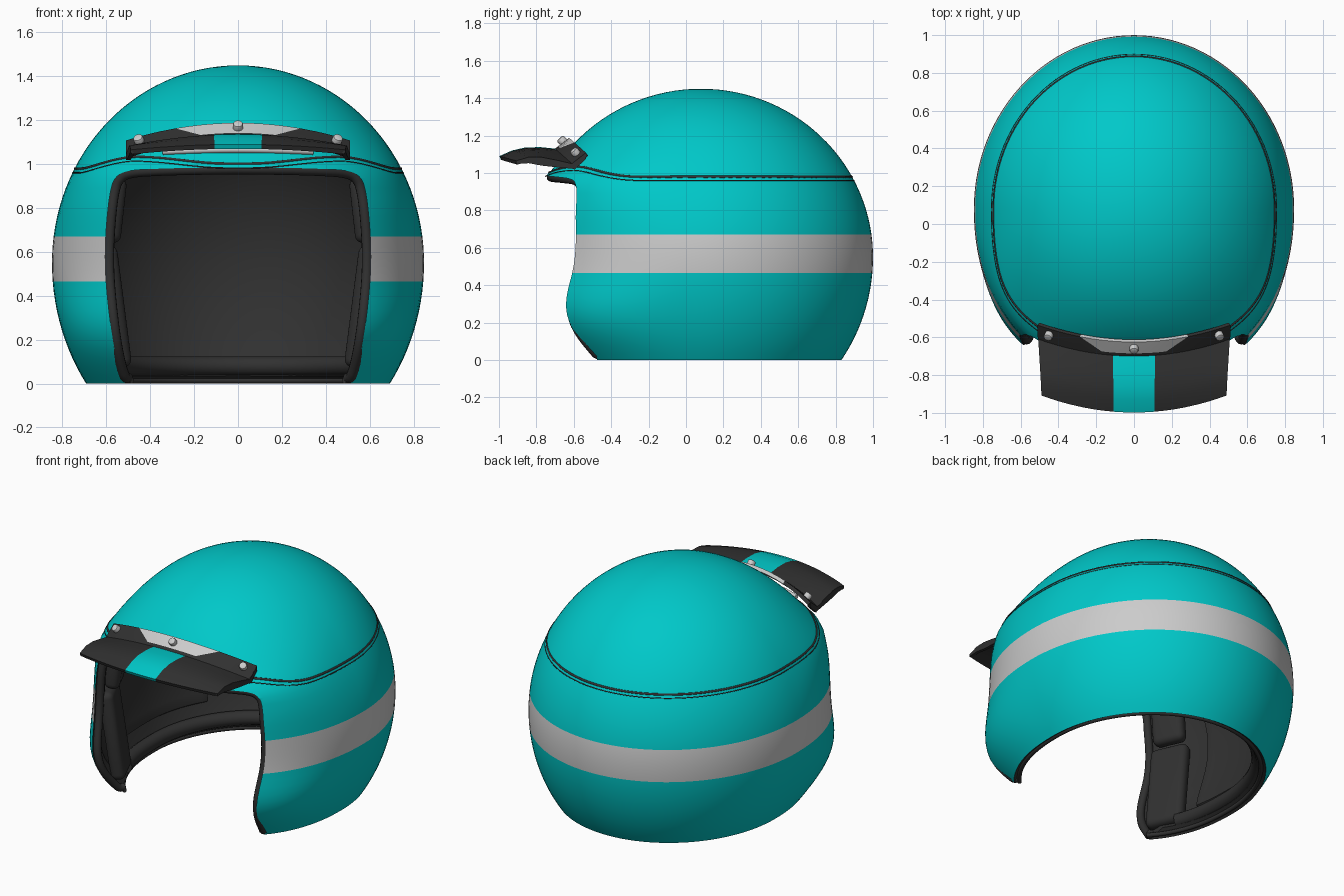
import bpy, bmesh, math
from math import sin, cos, asin, exp, radians, pi
from mathutils import Vector

if "Cube" in bpy.data.objects:
    bpy.data.objects.remove(bpy.data.objects["Cube"])

def mat(name, c):
    m = bpy.data.materials.new(name)
    m.diffuse_color = (*c, 1)
    m.use_nodes = True
    m.node_tree.nodes["Principled BSDF"].inputs["Base Color"].default_value = m.diffuse_color
    return m

TEAL = mat("teal", (0.0, 0.58, 0.585))
GREY = mat("stripe_grey", (0.55, 0.55, 0.55))
DARK = mat("dark", (0.03, 0.03, 0.03))

def make(name, verts, faces, mats, idx=None):
    me = bpy.data.meshes.new(name)
    me.from_pydata([tuple(v) for v in verts], [], faces)
    for m in mats:
        me.materials.append(m)
    if idx:
        me.polygons.foreach_set("material_index", idx)
    bm = bmesh.new(); bm.from_mesh(me)
    bmesh.ops.recalc_face_normals(bm, faces=bm.faces)
    bm.to_mesh(me); bm.free()
    ob = bpy.data.objects.new(name, me)
    bpy.context.collection.objects.link(ob)
    return ob

def finish(ob, angle=40):
    bpy.ops.object.select_all(action='DESELECT')
    ob.select_set(True)
    bpy.context.view_layer.objects.active = ob
    for m in list(ob.modifiers):
        bpy.ops.object.modifier_apply(modifier=m.name)
    bpy.ops.object.shade_smooth_by_angle(angle=radians(angle))

def tube(name, pts, r, m, cyclic=False):
    cu = bpy.data.curves.new(name, 'CURVE')
    cu.dimensions = '3D'; cu.bevel_depth = r; cu.bevel_resolution = 3
    cu.use_fill_caps = True
    sp = cu.splines.new('POLY'); sp.points.add(len(pts) - 1)
    for p, q in zip(sp.points, pts):
        p.co = (*q, 1)
    sp.use_cyclic_u = cyclic
    cu.materials.append(m)
    ob = bpy.data.objects.new(name, cu)
    bpy.context.collection.objects.link(ob)

def spline(p, k=6):
    p = [Vector(q) for q in p]; out = []
    for i in range(len(p) - 1):
        a, b, c, d = p[max(i-1, 0)], p[i], p[i+1], p[min(i+2, len(p)-1)]
        for j in range(k):
            t = j / k
            out.append(0.5*(2*b + (c-a)*t + (2*a-5*b+4*c-d)*t*t + (3*b-a-3*c+d)*t**3))
    return out + [p[-1]]

# Helmet surface: ellipsoid whose front half is squared off at cheeks, with a slight brow lip
def power(z):
    return 2.1 + 0.62*exp(-((z-.21)/.2)**2) + 0.4*exp(-((z-.95)/.2)**2)

def front(z):
    return .92 * (1 + .035*exp(-((z-.96)/.06)**2))

def phi_of(z):
    return asin((z - .55) / (.9 if z > .55 else .953))

def surf(th, phi, off=0):
    z = .55 + (.9 - off if phi > 0 else .953) * sin(phi)
    s, c, r = sin(th), cos(th), cos(phi)
    e, b = (2 / power(z), front(z)) if c > 0 else (1, .92)
    x = math.copysign(abs(s)**e, s) * (.848 - off) * r
    return Vector((x, .08 - math.copysign(abs(c)**e, c) * (b - off) * r, z))

def surf_y(x, z):
    r, n = cos(phi_of(z)), power(z)
    return .08 - front(z)*r*max(0, 1 - (abs(x)/(.848*r))**n)**(1/n)

# Shell with stripe band
def span(a, b, n):
    return [a + (b-a)*i/n for i in range(n)]
hi, lo, bot = phi_of(.67), phi_of(.465), phi_of(0.0)
phis = span(pi/2, hi, 28)[1:] + span(hi, lo, 4) + span(lo, bot, 11) + [bot]
N = 112
V = [Vector((0, .08, 1.45))] + [surf(2*pi*i/N, p) for p in phis for i in range(N)]
F = [(0, 1+i, 1+(i+1) % N) for i in range(N)]
M = [0]*N
for k in range(len(phis)-1):
    for i in range(N):
        a, b = 1 + k*N + i, 1 + k*N + (i+1) % N
        F.append((a, a+N, b+N, b))
        M.append(1 if 27 <= k < 31 else 0)
shell = make("shell", V, F, [TEAL, GREY, DARK, DARK], M)
so = shell.modifiers.new("wall", 'SOLIDIFY')
so.thickness = .065; so.offset = -1
so.material_offset = 2; so.material_offset_rim = 2

# Face opening
half = spline([(.515, 0), (.55, .1), (.578, .25), (.6, .45), (.605, .6), (.597, .75),
               (.58, .88), (.555, .94), (.5, .968), (.38, .978), (.2, .983), (0, .985)])
edge = [(p.x, p.y) for p in half] + [(-p.x, p.y) for p in half[-2::-1]]
prof = [(.445, -.2)] + edge + [(-.445, -.2)]
n = len(prof)
cv = [(x, y, z) for y in (-1.5, -.1) for x, z in prof]
cf = [tuple(range(n)), tuple(range(2*n-1, n-1, -1))]
cf += [(i, (i+1) % n, n+(i+1) % n, n+i) for i in range(n)]
cutter = make("opening_cutter", cv, cf, [DARK])
cutter.hide_render = True
bo = shell.modifiers.new("opening", 'BOOLEAN')
bo.operation = 'DIFFERENCE'; bo.object = cutter; bo.solver = 'EXACT'
bo.material_mode = 'TRANSFER'
finish(shell)
bpy.data.objects.remove(cutter)

# Rubber trim round the opening and the bottom rim
tube("opening_trim", [(x*.972, surf_y(x, z) + .028, max(z, .033) - .008) for x, z in edge], .024, DARK)
th0 = radians(44)
tube("bottom_trim", [surf(th0 + (2*pi-2*th0)*i/90, bot, .036) + Vector((0, 0, .013))
                     for i in range(91)], .013, DARK)

# Seam lines of the crown, half sunk in the shell
def seam(name, dz, r, sink):
    pts = []
    for i in range(160):
        th = 2*pi*i/160
        d = math.degrees(min(th, 2*pi - th))
        s = min(1, max(0, (72-d)/38)); s = s*s*(3-2*s)
        z = .978 + .055*s - .033*exp(-(d/20)**2) + dz
        p = surf(th, phi_of(z))
        pts.append(p - (p - Vector((0, .08, p.z))).normalized()*sink)
    tube(name, pts, r, DARK, True)
seam("crown_seam", 0, .008, .005)
seam("crown_seam_fine", -.018, .003, .0015)

# Inner padding: neck roll, side panels, cheek pads
tube("neck_roll", [surf(radians(62 + 236*i/60), phi_of(.08), .1) for i in range(61)], .045, DARK)

def panel(name, t0, t1, z0, z1, off):
    nu, nv = 16, 10
    v = [surf(radians(t0+(t1-t0)*i/nu), phi_of(z0+(z1-z0)*j/nv), off)
         for j in range(nv+1) for i in range(nu+1)]
    f = [(j*(nu+1)+i, j*(nu+1)+i+1, (j+1)*(nu+1)+i+1, (j+1)*(nu+1)+i)
         for j in range(nv) for i in range(nu)]
    ob = make(name, v, f, [DARK])
    m = ob.modifiers.new("t", 'SOLIDIFY'); m.thickness = .035; m.offset = 0
    m = ob.modifiers.new("b", 'BEVEL'); m.width = .012; m.segments = 2
    finish(ob)

def pad(name, loc, size, rot):
    bpy.ops.mesh.primitive_cube_add(size=2, location=loc, rotation=rot)
    ob = bpy.context.object
    ob.name = name; ob.scale = size
    bpy.ops.object.transform_apply(location=False, rotation=False, scale=True)
    m = ob.modifiers.new("b", 'BEVEL'); m.width = min(size)*.85; m.segments = 5
    ob.data.materials.append(DARK)
    finish(ob)

for s, side in ((1, "left"), (-1, "right")):
    panel("side_panel_" + side, s*72, s*125, .18, .8, .075)
    pad("cheek_pad_lower_" + side, (s*.595, -.40, .35), (.045, .12, .28), (0, s*.14, -s*.42))
    pad("cheek_pad_upper_" + side, (s*.59, -.39, .79), (.045, .1, .15), (0, -s*.12, -s*.42))

# Peak: (y, z, drop at the ends, half width) rows from tip to mounting flange
rows = [(-.998, 1.09, .025, .49), (-.93, 1.12, .035, .493), (-.86, 1.136, .052, .497),
        (-.78, 1.138, .07, .502), (-.70, 1.13, .08, .507), (-.685, 1.142, .08, .51), (-.625, 1.188, .08, .51)]
us = [-1, -.9, -.8, -.7, -.56, -.45, -.33, -.22, -.11, 0]
us += [-u for u in us[-2::-1]]
def peak_pt(u, row, up=0):
    y, z, d, w = row
    return Vector((u*w, y + .09*u*u, z - d*u*u + up))
def taper(u, j):  # narrows the grey frame towards the bill
    if j != 5:
        return u
    a = abs(u)
    return math.copysign(a*.6 if a <= .56 else .336 + (a-.56)/.44*.664, u)
W = len(us)
pv = [peak_pt(taper(u, j), r) for j, r in enumerate(rows) for u in us]
pf, pm = [], []
for j in range(len(rows)-1):
    for i in range(W-1):
        a = j*W + i
        c = abs(us[i] + us[i+1]) / 2
        pf.append((a, a+1, a+W+1, a+W))
        pm.append(1 if j < 4 and c < .22 else 2 if j == 5 and c < .56 else 0)
peak = make("peak", pv, pf, [DARK, TEAL, GREY], pm)
if sum(p.normal.z for p in peak.data.polygons) < 0:
    peak.data.flip_normals()
m = peak.modifiers.new("t", 'SOLIDIFY'); m.thickness = .022; m.offset = -1
finish(peak, 30)

# Side skirts thickening the ends of the peak
for s, side in ((1, "left"), (-1, "right")):
    top = [peak_pt(s, r, -.003) for r in rows]
    drop = [.012, .03, .042, .035, .024, .04, .03]
    o = Vector((-s*.02, 0, 0))
    v = top + [p - Vector((0, 0, d)) for p, d in zip(top, drop)]
    v += [p + o for p in v]
    k = len(rows); f = []
    for i in range(k-1):
        f += [(i, i+1, k+i+1, k+i), (2*k+i, 3*k+i, 3*k+i+1, 2*k+i+1),
              (i, 2*k+i, 2*k+i+1, i+1), (k+i, k+i+1, 3*k+i+1, 3*k+i)]
    f += [(0, k, 3*k, 2*k), (k-1, 3*k-1, 4*k-1, 2*k-1)]
    finish(make("peak_skirt_" + side, v, f, [DARK]), 30)

# Light bar under the peak, against the brow
tube("peak_under_bar", [(x, surf_y(x, 1.065 - .08*x*x) - .012, 1.065 - .08*x*x)
                        for x in [-.34 + .034*i for i in range(21)]], .014, GREY)

# Peak fixing studs
for name, u in (("stud_centre", 0), ("stud_left", .88), ("stud_right", -.88)):
    p = (peak_pt(u, rows[5]) + peak_pt(u, rows[6])) / 2
    nrm = Vector((u*.35, -.68, .72)).normalized()
    bpy.ops.mesh.primitive_cylinder_add(vertices=20, radius=.023, depth=.05, location=p + nrm*.004,
                                        rotation=nrm.to_track_quat('Z', 'Y').to_euler())
    ob = bpy.context.object
    ob.name = name
    b = ob.modifiers.new("b", 'BEVEL'); b.width = .008; b.segments = 2
    ob.data.materials.append(GREY)
    finish(ob)
